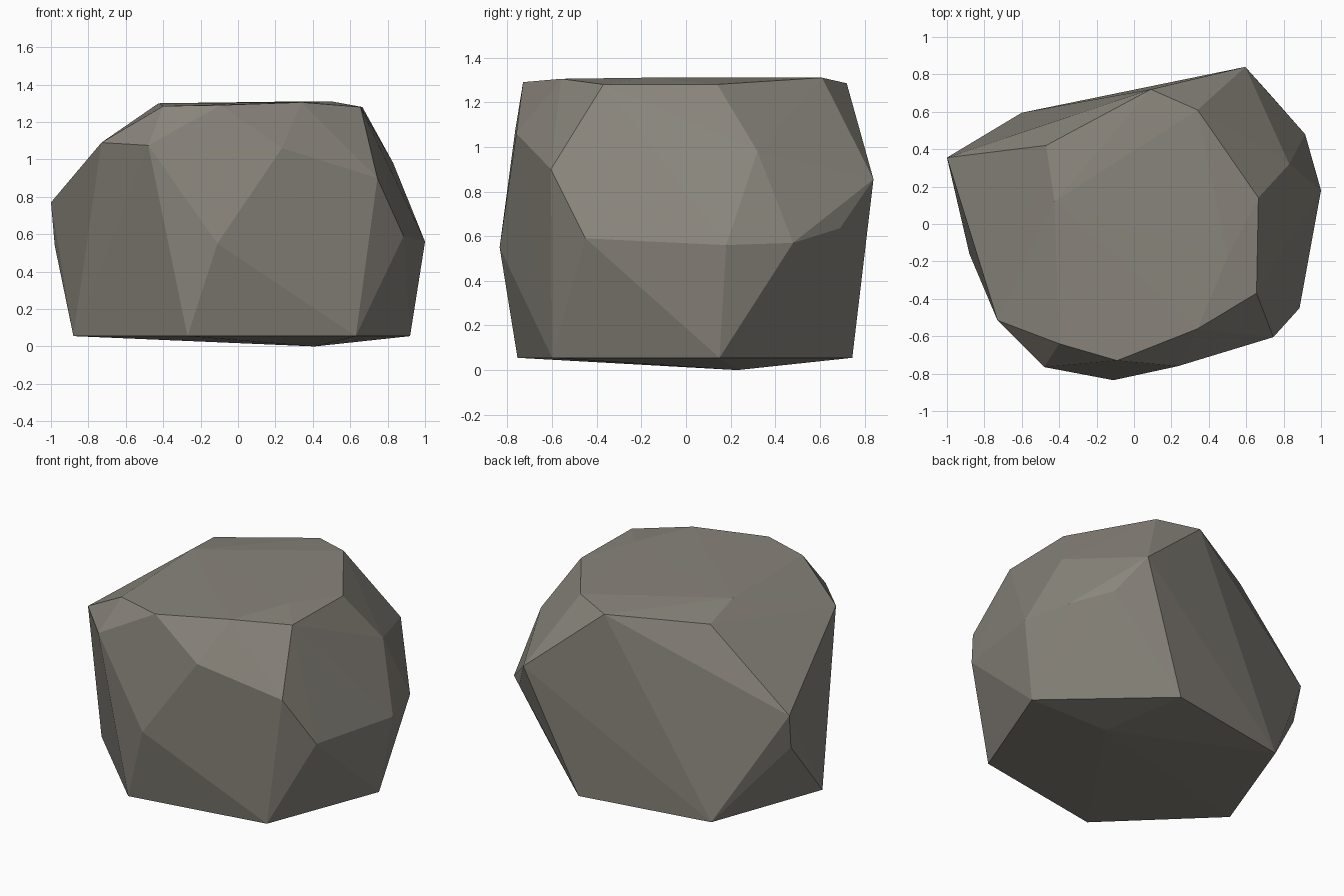
import bpy
import bmesh

default_cube = bpy.data.objects.get("Cube")
if default_cube:
    bpy.data.objects.remove(default_cube, do_unlink=True)


def flat_material(name, colour):
    material = bpy.data.materials.new(name)
    material.use_nodes = True
    material.diffuse_color = colour
    shader = material.node_tree.nodes["Principled BSDF"]
    shader.inputs["Base Color"].default_value = colour
    shader.inputs["Roughness"].default_value = 0.9
    return material


def faceted_boulder(name, corner_groups, material):
    """Wrap the chipped corners in a tight convex skin with flat facets."""
    bm = bmesh.new()
    for group in corner_groups:
        for corner in group:
            bm.verts.new(corner)
    result = bmesh.ops.convex_hull(bm, input=bm.verts[:])
    unused = {v for v in result["geom_interior"] + result["geom_unused"]
              if isinstance(v, bmesh.types.BMVert)}
    bmesh.ops.delete(bm, geom=list(unused), context="VERTS")
    bmesh.ops.recalc_face_normals(bm, faces=bm.faces[:])
    mesh = bpy.data.meshes.new(name)
    bm.to_mesh(mesh)
    bm.free()
    mesh.materials.append(material)
    boulder = bpy.data.objects.new(name, mesh)
    bpy.context.collection.objects.link(boulder)
    return boulder


# Shallow keel and the six-sided base just above it
keel = [(.41, .23, 0)]
base_height = .055
base_outline = [(-.88, -.16), (-.27, -.755), (.63, -.6),
                (.92, .15), (.26, .745), (-.6, .595)]
base = [(x, y, base_height) for x, y in base_outline]

# Widest corners around the waist
waist = [(-1, .355, .77), (-.98, .31, .54), (-.11, -.835, .55),
         (.885, -.45, .59), (1, .18, .56), (.915, .48, .57),
         (.73, .69, .635), (.595, .84, .855)]

# Chipped shoulders
shoulder = [(-.73, -.515, 1.09), (-.48, -.765, 1.075), (.235, -.76, 1.06),
            (.745, -.605, .9), (.83, .32, .98)]

# Broad, nearly level crown
crown = [(-.47, .42, 1.255), (-.425, .12, 1.3), (-.4, -.64, 1.285),
         (-.09, -.73, 1.29), (.34, -.56, 1.305), (.655, -.37, 1.28),
         (.665, .14, 1.28), (.5, -.18, 1.31), (.34, .61, 1.31),
         (.09, .72, 1.285)]

stone = flat_material("warm grey stone", (.25, .233, .2, 1))
faceted_boulder("boulder", [keel, base, waist, shoulder, crown], stone)
